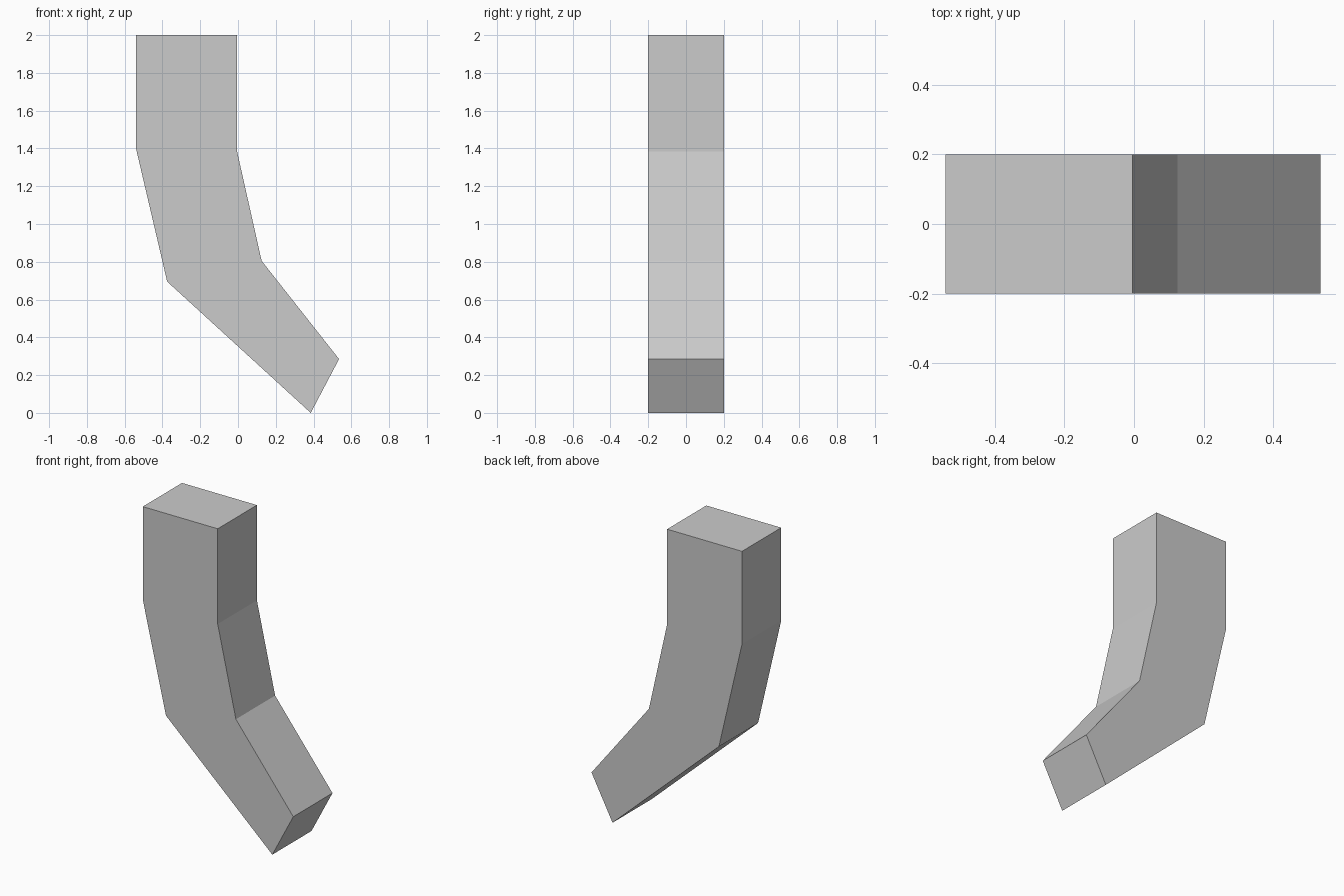
import bpy
import bmesh

cube = bpy.data.objects.get("Cube")
if cube:
    bpy.data.objects.remove(cube, do_unlink=True)

# Plain grey material
GREY = (0.6, 0.6, 0.6, 1.0)
mat = bpy.data.materials.new("plain_grey")
mat.use_nodes = True
mat.diffuse_color = GREY
mat.node_tree.nodes["Principled BSDF"].inputs["Base Color"].default_value = GREY

# Side profile (x, z) of the bent bar, running around the outline
DEPTH = 0.4
outline = [
    (-0.54, 2.0), (-0.54, 1.4), (-0.375, 0.695), (0.385, 0.0),
    (0.535, 0.285), (0.125, 0.805), (-0.005, 1.385), (-0.005, 2.0),
]

# Extrude the profile from front to back
bm = bmesh.new()
front = bm.faces.new([bm.verts.new((x, -DEPTH / 2, z)) for x, z in outline])
extruded = bmesh.ops.extrude_face_region(bm, geom=[front], use_keep_orig=True)
back_verts = [g for g in extruded["geom"] if isinstance(g, bmesh.types.BMVert)]
bmesh.ops.translate(bm, verts=back_verts, vec=(0, DEPTH, 0))
bmesh.ops.recalc_face_normals(bm, faces=bm.faces)

mesh = bpy.data.meshes.new("bent_bar")
bm.to_mesh(mesh)
bm.free()
mesh.materials.append(mat)
bpy.context.collection.objects.link(bpy.data.objects.new("bent_bar", mesh))
